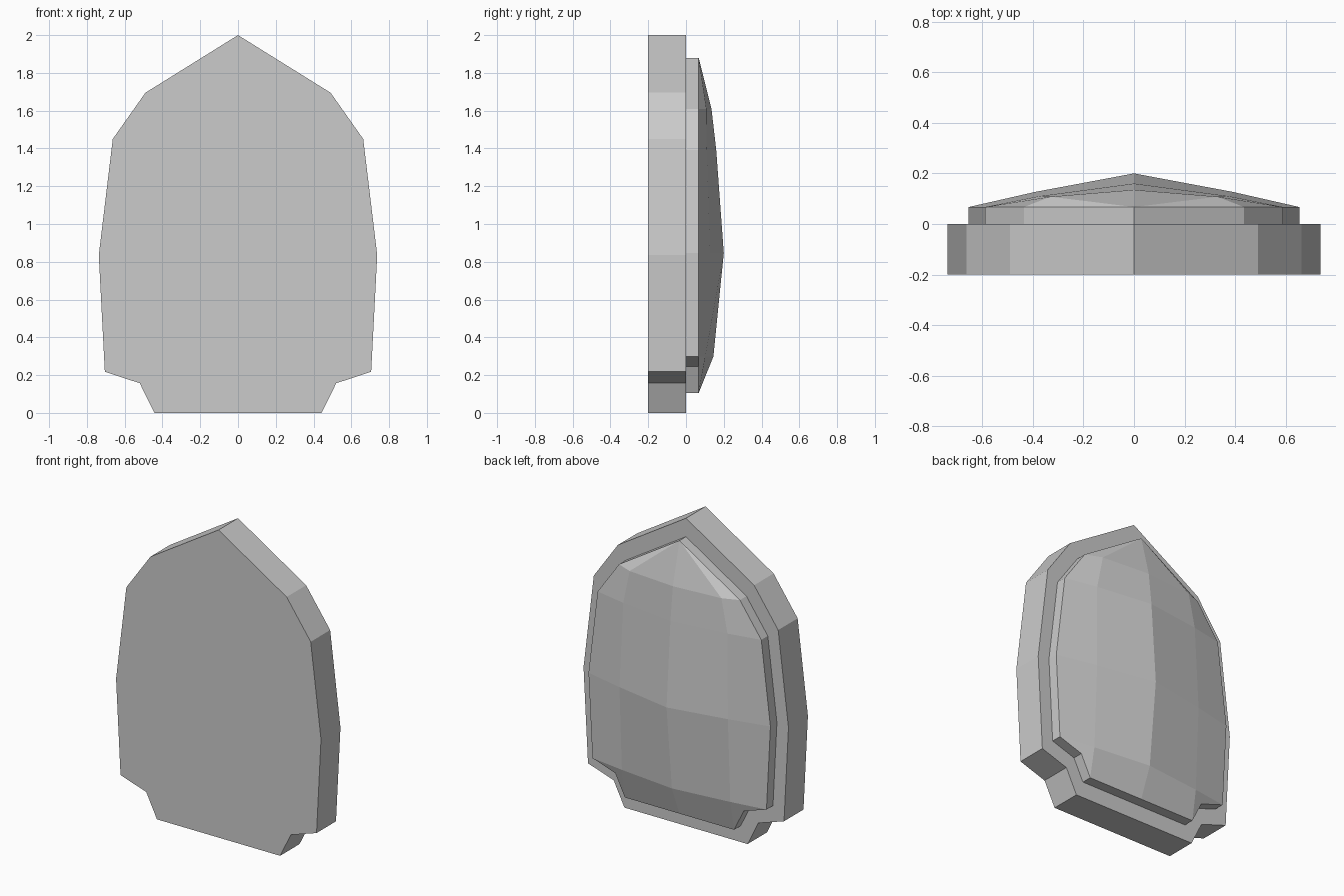
import bpy, bmesh

if "Cube" in bpy.data.objects:
    bpy.data.objects.remove(bpy.data.objects["Cube"])

# Right half of the outline, from the apex down to the base corner (x, z)
HALF = [(0, 2), (0.49, 1.695), (0.663, 1.45), (0.737, 0.835),
        (0.705, 0.218), (0.52, 0.157), (0.443, 0)]


def full_loop(half):
    return half + [(-x, z) for x, z in reversed(half) if x > 0]


def finish(bm, name):
    bmesh.ops.remove_doubles(bm, verts=bm.verts, dist=0.0005)
    bmesh.ops.recalc_face_normals(bm, faces=bm.faces)
    mesh = bpy.data.meshes.new(name)
    bm.to_mesh(mesh)
    bm.free()
    obj = bpy.data.objects.new(name, mesh)
    bpy.context.collection.objects.link(obj)
    return obj


def walls(bm, loop, y0, y1):
    a = [bm.verts.new((x, y0, z)) for x, z in loop]
    b = [bm.verts.new((x, y1, z)) for x, z in loop]
    for i in range(len(loop)):
        j = (i + 1) % len(loop)
        bm.faces.new((a[i], a[j], b[j], b[i]))
    return a, b


# Flat plate
bm = bmesh.new()
front, back = walls(bm, full_loop(HALF), -0.2, 0)
bm.faces.new(front)
bm.faces.new(back)
finish(bm, "plate")

# Raised faceted cushion: smaller copy of the outline with a low dome
S, RIM = 0.8875, 0.067
inner = [(x * S, 0.105 + z * S) for x, z in HALF]
bm = bmesh.new()
base, _ = walls(bm, full_loop(inner), 0, RIM)
bm.faces.new(base)

rim = [(x, RIM, z) for x, z in inner]
zs = [inner[i][1] for i in (1, 2, 3, 4)]
ridge = [(0, y, z) for y, z in zip((0.135, 0.16, 0.2, 0.145), zs)]
mid = [(x, y, z) for x, y, z in zip((0.33, 0.375, 0.39, 0.39),
                                    (0.108, 0.11, 0.127, 0.102), zs)]
bottom = (0, RIM, inner[6][1])

facets = [(rim[0], mid[0], ridge[0]), (rim[0], rim[1], mid[0]),
          (ridge[3], mid[3], rim[6], bottom),
          (mid[3], rim[4], rim[5], rim[6])]
for i in range(3):
    facets.append((ridge[i], mid[i], mid[i + 1], ridge[i + 1]))
    facets.append((mid[i], rim[i + 1], rim[i + 2], mid[i + 1]))
for side in (1, -1):
    for f in facets:
        bm.faces.new([bm.verts.new((x * side, y, z)) for x, y, z in f])
finish(bm, "cushion")
